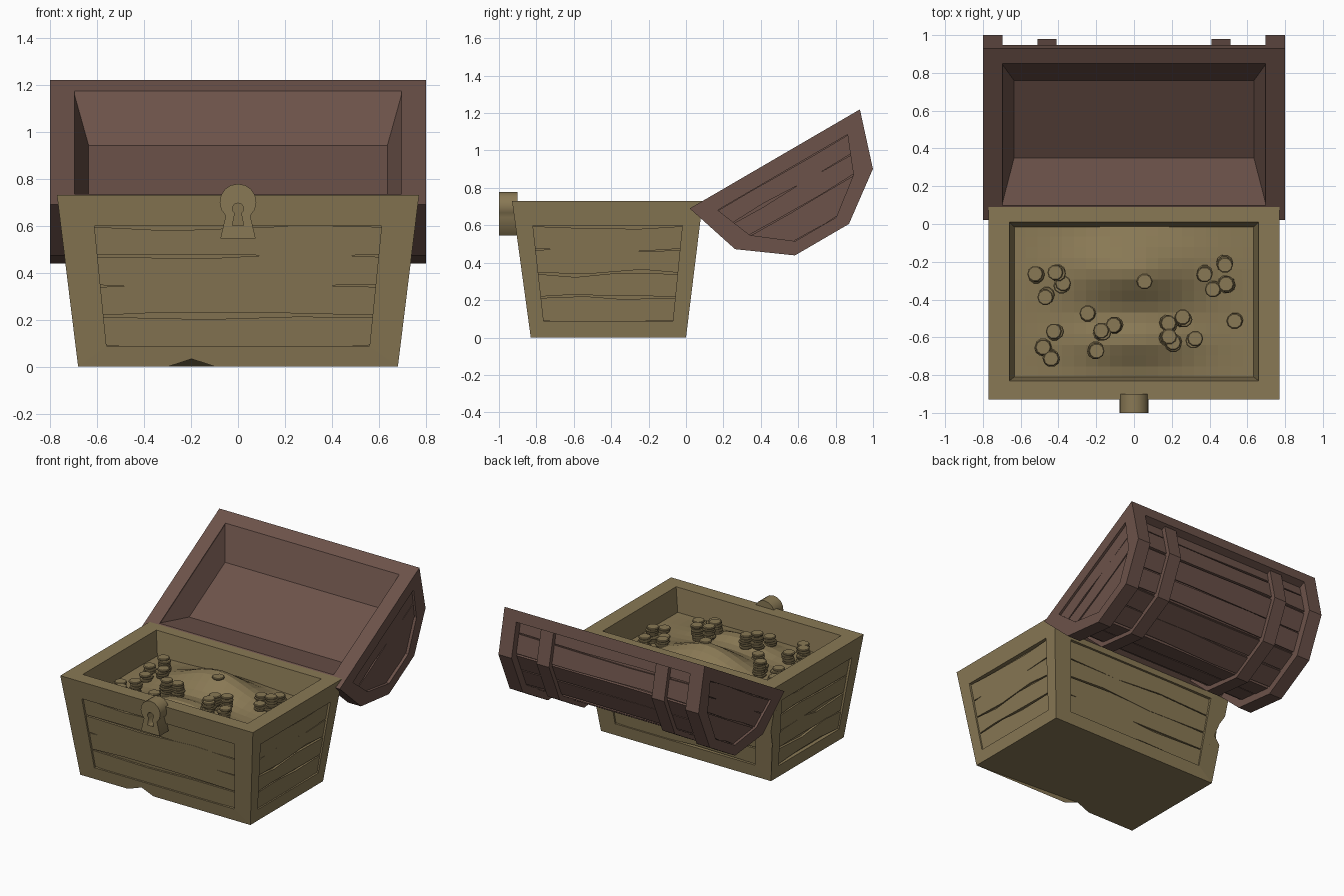
import bpy, bmesh, math, random
from mathutils import Vector as V

if "Cube" in bpy.data.objects:
    bpy.data.objects.remove(bpy.data.objects["Cube"])

random.seed(4)


def mat(name, col):
    m = bpy.data.materials.new(name)
    m.diffuse_color = (*col, 1)
    m.use_nodes = True
    m.node_tree.nodes["Principled BSDF"].inputs["Base Color"].default_value = m.diffuse_color
    return m


OLIVE = mat("olive_wood", (0.25, 0.19, 0.09))
BROWN = mat("brown_wood", (0.15, 0.085, 0.068))


def finish(name, bm, m):
    bmesh.ops.remove_doubles(bm, verts=bm.verts, dist=0.0005)
    bmesh.ops.recalc_face_normals(bm, faces=bm.faces)
    me = bpy.data.meshes.new(name)
    bm.to_mesh(me)
    bm.free()
    me.materials.append(m)
    ob = bpy.data.objects.new(name, me)
    bpy.context.collection.objects.link(ob)
    return ob


def rings(bm, loops, first=False, last=True):
    """Bridge closed loops in order and cap the ends."""
    vs = [[bm.verts.new(p) for p in lp] for lp in loops]
    n = len(vs[0])
    for a, b in zip(vs, vs[1:]):
        for i in range(n):
            j = (i + 1) % n
            bm.faces.new((a[i], a[j], b[j], b[i]))
    if first:
        bm.faces.new(vs[0])
    if last:
        bm.faces.new(vs[-1])


def planks(bm, a, b, c, d, count, out, gap=0.03, wob=0.035):
    """Rough boards filling the quad a b c d, raised by the vector out."""
    a, b, c, d, out = map(V, (a, b, c, d, out))
    for i in range(count):
        def edge(v):
            pts = []
            for s in (0, 0.3 + random.uniform(-.1, .1), 0.65 + random.uniform(-.1, .1), 1):
                w = v + random.uniform(-wob, wob) * (0 < s < 1)
                pts.append(a.lerp(b, s).lerp(d.lerp(c, s), w))
            return pts
        lp = edge((i + gap) / count) + edge((i + 1 - gap) / count)[::-1]
        lift = out * random.uniform(0.8, 1.1)
        rings(bm, [lp, [p + lift for p in lp]])


def chip(bm, mid, steps):
    """Split the edge nearest to mid and push the new points."""
    e = min(bm.edges, key=lambda e: ((e.verts[0].co + e.verts[1].co) / 2 - V(mid)).length)
    p, q = sorted(e.verts, key=lambda v: v.co.x + v.co.z)
    A, B = p.co.copy(), q.co.copy()
    v, last = p, 0.0
    for t, off in steps:
        e = next(e for e in v.link_edges if q in e.verts)
        _, v = bmesh.utils.edge_split(e, v, (t - last) / (1 - last))
        v.co = A.lerp(B, t) + V(off)
        last = t


# chest body: tapered box with recessed side panels and a cavity
def P(sx, sy, t):
    return V((sx * (.68 + .09 * t), -.415 - .005 * t + sy * (.415 + .095 * t), .73 * t))


SQ = [(-1, -1), (1, -1), (1, 1), (-1, 1)]
bm, pl = bmesh.new(), bmesh.new()
for k in range(4):
    (ax, ay), (bx, by) = SQ[k], SQ[(k + 1) % 4]
    nx, ny = (ax + bx) / 2, (ay + by) / 2

    def side(s, t0, t1, r):
        def q(sg, t):
            return P(nx * r + (bx - ax) / 2 * sg * s, ny * r + (by - ay) / 2 * sg * s, t)
        return [q(-1, t0), q(1, t0), q(1, t1), q(-1, t1)]
    depth = .96 if nx else .937
    recess = side(.81, .12, .82, depth)
    rings(bm, [side(1, 0, 1, 1), side(.81, .12, .82, 1), recess])
    planks(pl, *recess, 4, (nx * .016, ny * .016, 0))


def rect(x, y0, y1, z):
    return [V((-x, y0, z)), V((x, y0, z)), V((x, y1, z)), V((-x, y1, z))]


rings(bm, [[P(*s, 1) for s in SQ], rect(.66, -.83, .01, .73), rect(.62, -.80, -.03, .48)])
bm.faces.new([bm.verts.new(P(*s, 0)) for s in SQ])
bmesh.ops.remove_doubles(bm, verts=bm.verts, dist=.0005)
chip(bm, (0, -.83, 0), [(.28, (0, 0, 0)), (.355, (0, .01, .033)), (.43, (0, 0, 0))])
chip(bm, P(-1, 1, .5), [(.4, (0, 0, 0)), (.5, (.035, -.03, 0)), (.62, (.02, -.02, 0)), (.7, (0, 0, 0))])
finish("chest_body", bm, OLIVE)
finish("body_planks", pl, OLIVE)

# lid, drawn in its own plane (u across the opening, n into the lid), then tilted open
PROF = [(0, 0), (.1, .31), (.36, .5), (.694, .5), (.953, .31), (1.053, 0)]


def L(x, u, n):
    return V((x, .02 + .864 * u + .503 * n, .69 + .503 * u - .864 * n))


def prof(d):
    f = 1 - d / .5
    return [(.5265 + (u - .5265) * f, n * f) for u, n in PROF]


def prism(bm, pts, x0, x1):
    rings(bm, [[L(x0, *p) for p in pts], [L(x1, *p) for p in pts]], True)


# lid shell with hollow inside
bm = bmesh.new()
core = prof(.065)
rings(bm, [[L(-.72, *p) for p in core], [L(.72, *p) for p in core]], True)
bm.faces.ensure_lookup_table()
hit = min(bm.faces, key=lambda f: (f.calc_center_median() - L(0, .5265, 0)).length)
bmesh.ops.delete(bm, geom=[hit], context='FACES_ONLY')


def opening(x, u0, u1, n):
    return [L(-x, u0, n), L(x, u0, n), L(x, u1, n), L(-x, u1, n)]


rings(bm, [opening(.72, core[0][0], core[-1][0], 0), opening(.70, .09, .96, 0),
           opening(.635, .29, .765, .156)])
finish("lid_shell", bm, BROWN)

# boards over the lid
bm = bmesh.new()
for (p, q) in zip(core, core[1:]):
    o = V((q[1] - p[1], p[0] - q[0])).normalized() * -.016
    planks(bm, L(-.71, *p), L(.71, *p), L(.71, *q), L(-.71, *q), 2, L(0, *o) - L(0, 0, 0))

# recessed lid ends and their boards
PANEL = [(.125, .083), (.206, .285), (.4, .435), (.653, .435), (.847, .285), (.928, .083)]
ends = bmesh.new()
for s in (-1, 1):
    rings(ends, [[L(s * x, *p) for p in pts] for x, pts in
                 ((.695, PROF), (.80, PROF), (.80, PANEL), (.765, PANEL))], True)
    for i in (0, 1):
        quad = (PANEL[i], PANEL[5 - i], PANEL[4 - i], PANEL[i + 1])
        planks(bm, *[L(s * .765, *p) for p in quad], 2 - i, (s * .018, 0, 0))
finish("lid_planks", bm, BROWN)
finish("lid_ends", ends, BROWN)

# straps round the lid and rim bars along the opening
bm = bmesh.new()
for s in (-1, 1):
    prism(bm, prof(.02) + prof(.07)[::-1], s * .41, s * .51)
    bar = [(0, 0), (.09, 0), (.09, .07), (.024, .075)]
    prism(bm, bar if s < 0 else [(1.053 - u, n) for u, n in bar], -.70, .70)
finish("lid_straps_and_rim", bm, BROWN)


# lock plate with keyhole
def arc(cz, r, a0, a1, n):
    return [(r * math.cos(math.radians(a0 + (a1 - a0) * i / n)),
             cz + r * math.sin(math.radians(a0 + (a1 - a0) * i / n))) for i in range(n + 1)]


cu = bpy.data.curves.new("lock", 'CURVE')
cu.dimensions, cu.fill_mode, cu.extrude = '2D', 'BOTH', .05
for pts in (arc(.70, .078, -48, 228, 12) + [(-.075, .545), (.075, .545)],
            arc(.672, .024, -55, 235, 8) + [(-.024, .6), (.024, .6)]):
    sp = cu.splines.new('POLY')
    sp.points.add(len(pts) - 1)
    for p, (x, z) in zip(sp.points, pts):
        p.co = (x, z, 0, 1)
    sp.use_cyclic_u = True
lock = bpy.data.objects.new("lock", cu)
bpy.context.collection.objects.link(lock)
lock.location.y = -.95
lock.rotation_euler.x = math.pi / 2
cu.materials.append(OLIVE)
bpy.context.view_layer.objects.active = lock
lock.select_set(True)
bpy.ops.object.convert(target='MESH')


# treasure mound
def height(x, y):
    return (.56 + .15 * math.exp(-(x / .32) ** 2 - ((y + .25) / .17) ** 2)
            + .08 * math.exp(-(x / .3) ** 2 - ((y + .62) / .11) ** 2))


bm = bmesh.new()
bmesh.ops.create_grid(bm, x_segments=20, y_segments=14, size=1)
for v in bm.verts:
    x, y = v.co.x * .637, -.41 + v.co.y * .402
    v.co = (x, y, height(x, y))
finish("treasure_mound", bm, OLIVE)

# coin stacks: x, y, number of coins
STACKS = [(-.52, -.27, 3), (-.41, -.26, 7), (-.38, -.32, 4), (-.47, -.38, 3), (.37, -.26, 3),
          (.48, -.21, 5), (.42, -.35, 3), (.49, -.32, 7), (.54, -.51, 2), (-.24, -.48, 3),
          (-.17, -.57, 7), (-.10, -.54, 6), (-.2, -.67, 4), (.18, -.53, 6), (.18, -.6, 5),
          (.26, -.5, 7), (.21, -.63, 5), (.32, -.61, 5), (-.42, -.57, 5), (-.48, -.65, 6),
          (-.44, -.71, 6), (.05, -.3, 1)]
bm = bmesh.new()
for x, y, n in STACKS:
    z = height(x, y)
    for i in range(n):
        cx, cy = x + random.uniform(-.008, .008), y + random.uniform(-.008, .008)
        rings(bm, [[(cx + r * math.cos(a * math.tau / 10), cy + r * math.sin(a * math.tau / 10),
                     z + .0165 * i + dz) for a in range(10)]
                   for r, dz in ((.037, 0), (.042, .004), (.042, .011), (.037, .015))], True)
finish("coin_stacks", bm, OLIVE)
